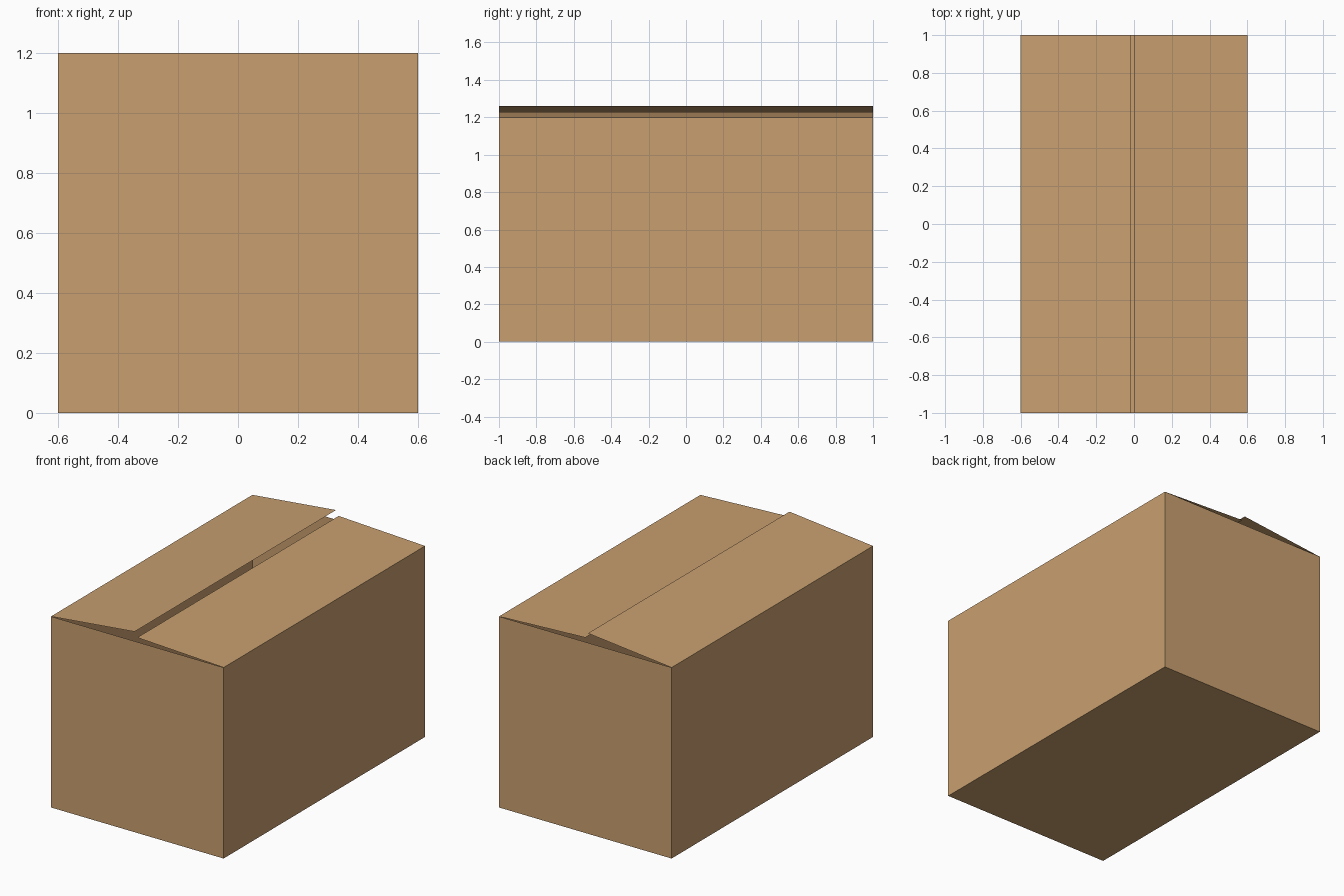
import bpy, bmesh

if "Cube" in bpy.data.objects:
    bpy.data.objects.remove(bpy.data.objects["Cube"])

W, D, H = 0.6, 1.0, 1.2   # half width, half depth, wall height

cardboard = bpy.data.materials.new("cardboard")
cardboard.diffuse_color = (0.584, 0.351, 0.162, 1.0)
cardboard.use_nodes = True
cardboard.node_tree.nodes["Principled BSDF"].inputs["Base Color"].default_value = cardboard.diffuse_color


def add_object(name, bm):
    mesh = bpy.data.meshes.new(name)
    bm.to_mesh(mesh)
    bm.free()
    mesh.materials.append(cardboard)
    obj = bpy.data.objects.new(name, mesh)
    bpy.context.collection.objects.link(obj)
    return obj


# Open carton: thin walls and floor, no lid
bm = bmesh.new()
bmesh.ops.create_cube(bm, size=1.0)
for v in bm.verts:
    v.co = (v.co.x * 2 * W, v.co.y * 2 * D, (v.co.z + 0.5) * H)
bm.normal_update()
lid = [f for f in bm.faces if f.normal.z > 0.5]
bmesh.ops.delete(bm, geom=lid, context='FACES_ONLY')
add_object("carton_body", bm)


# Thin lid flaps hinged on the long top edges, slightly raised at the middle
def add_flap(name, hinge_x, tip_x, tip_z):
    bm = bmesh.new()
    corners = [(hinge_x, -D, H), (tip_x, -D, tip_z),
               (tip_x, D, tip_z), (hinge_x, D, H)]
    face = bm.faces.new([bm.verts.new(c) for c in corners])
    face.normal_update()
    if face.normal.z < 0:
        face.normal_flip()
    add_object(name, bm)


add_flap("left_flap", -W, -0.019, 1.26)
add_flap("right_flap", W, 0.0, 1.228)
